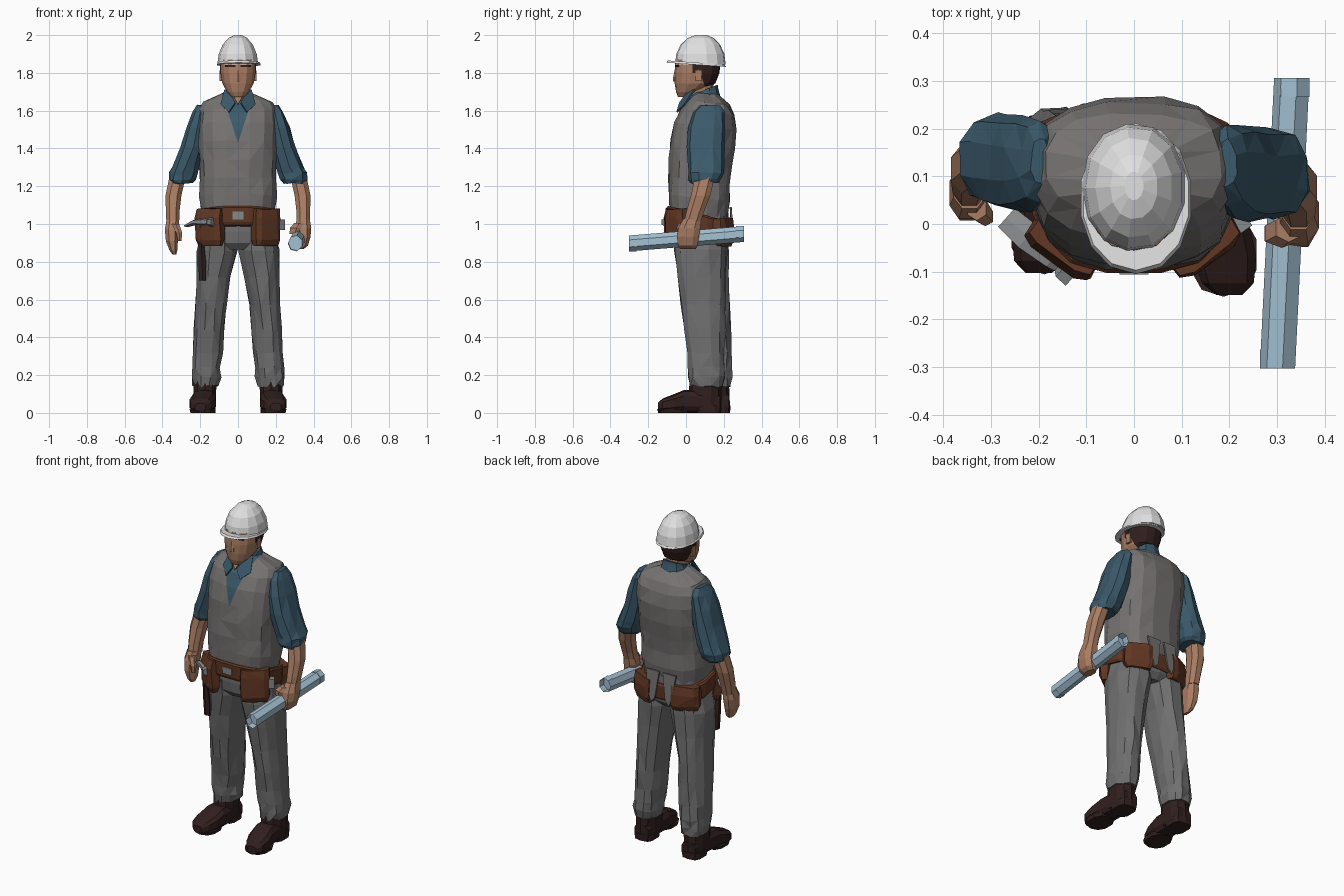
import bpy, bmesh, math, random
from mathutils import Vector, Matrix

random.seed(4)
if "Cube" in bpy.data.objects:
    bpy.data.objects.remove(bpy.data.objects["Cube"])


def material(name, r, g, b):
    m = bpy.data.materials.new(name)
    m.use_nodes = True
    m.diffuse_color = (r, g, b, 1)
    bsdf = m.node_tree.nodes["Principled BSDF"]
    bsdf.inputs["Base Color"].default_value = (r, g, b, 1)
    bsdf.inputs["Roughness"].default_value = 0.8
    return m


vest_grey = material("vest grey", .178, .168, .165)
trouser_grey = material("trouser grey", .16, .16, .16)
white = material("helmet white", .75, .75, .76)
skin = material("skin", .40, .205, .125)
blue = material("shirt blue", .043, .10, .145)
leather = material("belt leather", .12, .038, .017)
dark = material("dark brown", .030, .014, .013)
paper = material("paper blue", .37, .53, .65)
metal = material("tool metal", .24, .25, .26)


def finish(name, bm, *mats):
    bmesh.ops.recalc_face_normals(bm, faces=bm.faces)
    mesh = bpy.data.meshes.new(name)
    bm.to_mesh(mesh)
    bm.free()
    for m in mats:
        mesh.materials.append(m)
    obj = bpy.data.objects.new(name, mesh)
    bpy.context.scene.collection.objects.link(obj)
    return obj


def loft_mesh(rings, sides=10, power=.85, axis="z", mirror=1, shear=0, jitter=0, lean=(0, 0)):
    """Skin squared ellipses (x, y, z, half width, half depth) stacked along an axis.
    lean = (pivot height, backward slope below it)."""
    bm = bmesh.new()
    rows = []
    for x, y, z, a, b in rings:
        y += lean[1] * (lean[0] - z)
        row = []
        for i in range(sides):
            t = math.tau * (i + .5) / sides
            c, s = math.cos(t), math.sin(t)
            u = a * math.copysign(abs(c) ** power, c)
            v = b * math.copysign(abs(s) ** power, s)
            p = Vector((x + u, y + v, z + shear * v)) if axis == "z" else Vector((x + u, y, z + v))
            p += Vector([random.uniform(-jitter, jitter) for _ in range(3)])
            p.x *= mirror
            row.append(bm.verts.new(p))
        rows.append(row)
    for low, high in zip(rows, rows[1:]):
        for i in range(sides):
            j = (i + 1) % sides
            bm.faces.new((low[i], low[j], high[j], high[i]))
    bm.faces.new(rows[0])
    bm.faces.new(rows[-1])
    if jitter:
        bmesh.ops.triangulate(bm, faces=[f for f in bm.faces if len(f.verts) == 4])
    return bm


def loft(name, rings, mat, **options):
    return finish(name, loft_mesh(rings, **options), mat)


def box(name, centre, size, mat, angle=0):
    bm = bmesh.new()
    bmesh.ops.create_cube(bm, size=1)
    turn = Matrix.Rotation(angle, 4, "Z")
    bm.transform(Matrix.Translation(centre) @ turn @ Matrix.Diagonal((*size, 1)))
    return finish(name, bm, mat)


def plate(name, points, mat, thickness=.008):
    bm = bmesh.new()
    face = bm.faces.new([bm.verts.new(p) for p in points])
    face.normal_update()
    push = face.normal * thickness
    out = bmesh.ops.extrude_face_region(bm, geom=[face])["geom"]
    bmesh.ops.translate(bm, vec=push, verts=[v for v in out if isinstance(v, bmesh.types.BMVert)])
    return finish(name, bm, mat)


# Vest with the shirt showing in a cut V neck
bm = loft_mesh([(0, .065, 1.05, .195, .155), (0, .068, 1.14, .207, .165), (0, .07, 1.23, .203, .166),
                (0, .075, 1.32, .206, .168), (0, .088, 1.42, .211, .172), (0, .102, 1.52, .214, .164),
                (0, .114, 1.595, .212, .142), (0, .125, 1.642, .185, .108), (0, .11, 1.69, .075, .068)],
               sides=16, power=.76, shear=-.12, jitter=.004)
v_low, v_half, v_rise = 1.43, .075, .23
for side in (1, -1):
    bmesh.ops.bisect_plane(bm, geom=bm.verts[:] + bm.edges[:] + bm.faces[:], dist=1e-5,
                           plane_co=(0, 0, v_low), plane_no=(side * v_rise, 0, -v_half))
for f in bm.faces:
    c = f.calc_center_median()
    inside = abs(c.x) * v_rise < v_half * (c.z - v_low)
    f.material_index = int(inside and c.y < .08)
finish("vest", bm, vest_grey, blue)

# Neck, collar and its two flaps
loft("neck", [(0, .09, 1.6, .06, .07), (0, .075, 1.68, .058, .07), (0, .075, 1.76, .06, .07)], skin)
loft("collar", [(0, .1, 1.63, .09, .085), (0, .095, 1.69, .073, .075), (0, .1, 1.71, .068, .068)],
     blue, shear=.4)
plate("throat", [(-.036, .005, 1.695), (0, -.03, 1.63), (.036, .005, 1.695)], skin)
for side in (1, -1):
    plate("collar_flap", [(side * x, y, z) for x, y, z in
          ((.012, -.03, 1.64), (.045, -.045, 1.59), (.09, -.005, 1.63), (.068, .05, 1.71), (.046, .015, 1.70))],
          blue, .008 * side)

# Head, with hair on the back
bm = loft_mesh([(0, -.012, 1.672, .034, .03), (0, .012, 1.7, .06, .065), (0, .048, 1.745, .085, .108),
                (0, .058, 1.8, .095, .119), (0, .065, 1.87, .096, .12)], sides=14)
bmesh.ops.bisect_plane(bm, geom=bm.verts[:] + bm.edges[:] + bm.faces[:],
                       plane_co=(0, .075, 1.8), plane_no=(0, 1, .35))
for f in bm.faces:
    c = f.calc_center_median()
    f.material_index = int(c.z > 1.72 and c.y - .075 + .35 * (c.z - 1.8) > 0)
finish("head", bm, skin, dark)
loft("nose", [(0, -.05, 1.755, .016, .02), (0, -.05, 1.775, .014, .018), (0, -.045, 1.83, .009, .012)],
     skin, sides=6)
for side in (1, -1):
    box("ear", (side * .09, .065, 1.785), (.016, .032, .055), skin)
    box("brow", (side * .04, -.047, 1.836), (.055, .009, .01), dark, angle=side * .25)
    box("sideburn", (side * .092, .05, 1.825), (.009, .03, .05), dark)

# Safety helmet
loft("helmet_dome", [(0, .076, 1.845, .11, .135), (0, .076, 1.9, .102, .128), (0, .076, 1.95, .081, .105),
                     (0, .078, 1.985, .05, .068), (0, .08, 2, .02, .03)], white, sides=13, power=.95)
loft("helmet_brim", [(.004, .053, 1.843, .118, .158), (.004, .053, 1.855, .113, .15)], white,
     sides=14, power=.95, shear=-.07)

# Sleeves, forearms and hands, the right arm hanging further back
for side, slope in ((1, -.02), (-1, .05)):
    arm = dict(mirror=side, lean=(1.7, slope))
    loft("sleeve", [(.196, .128, 1.628, .018, .05), (.198, .123, 1.592, .042, .085), (.214, .115, 1.51, .06, .1),
                    (.238, .112, 1.41, .066, .1), (.272, .115, 1.31, .074, .097), (.288, .115, 1.27, .08, .095),
                    (.295, .108, 1.235, .073, .088), (.3, .105, 1.215, .06, .072)],
         blue, jitter=.004, **arm)
    loft("forearm", [(.32, .11, 1.25, .046, .055), (.342, .088, 1.15, .045, .055), (.346, .06, 1.06, .038, .05),
                     (.345, .045, 1.0, .036, .047)], skin, sides=8, **arm)

# The right hand hangs open, the left one grips the roll
right_arm = dict(mirror=-1, lean=(1.7, .05))
loft("right_hand", [(.345, .042, 1.02, .036, .046), (.35, .028, .97, .04, .058), (.35, .018, .91, .034, .054),
                    (.342, .012, .86, .022, .04), (.336, .005, .838, .01, .02)], skin, sides=8, **right_arm)
loft("right_thumb", [(.33, 0, 1.0, .022, .028), (.312, -.022, .955, .018, .02), (.308, -.025, .91, .01, .012)],
     skin, sides=6, **right_arm)
loft("left_hand", [(.345, .035, 1.03, .036, .05), (.345, .018, .98, .046, .062), (.35, .01, .93, .036, .062),
                   (.34, .01, .885, .032, .055), (.325, .01, .868, .025, .045)], skin, sides=8)
loft("left_thumb", [(.3, -.022, .948, .03, .022), (.31, -.02, .98, .04, .03), (.325, -.008, 1.005, .03, .03)],
     skin, sides=6)

# Rolled plans, hollow at both ends
bm = loft_mesh([(.303, -.303, .897, .039, .043), (.333, .306, .947, .039, .043)], sides=7, power=1, axis="y")
ends = [f for f in bm.faces if len(f.verts) == 7]
bmesh.ops.inset_individual(bm, faces=ends, thickness=.011)
for f in ends:
    bmesh.ops.translate(bm, verts=f.verts, vec=(0, -.04 if f.calc_center_median().y > 0 else .04, 0))
finish("plan_roll", bm, paper)

# Trousers and work boots, the left foot a little ahead of the right
loft("trouser_seat", [(0, .08, 1.06, .185, .145), (0, .08, .96, .198, .147), (0, .08, .9, .195, .14),
                      (0, .08, .865, .13, .11)], trouser_grey, sides=14, power=.8)
for side, slope in ((1, -.02), (-1, .028)):
    leg = dict(mirror=side, lean=(1, slope))
    loft("trouser_leg", [(.105, .078, .96, .09, .14), (.11, .082, .86, .108, .142), (.128, .09, .72, .094, .13),
                         (.144, .1, .57, .084, .12), (.153, .11, .44, .079, .112), (.162, .118, .32, .08, .103),
                         (.168, .122, .24, .075, .1), (.17, .124, .19, .079, .097), (.173, .125, .14, .068, .086)],
         trouser_grey, sides=12, jitter=.006, **leg)
    loft("boot_foot", [(.2, -.13, .03, .028, .022), (.197, -.105, .04, .056, .036), (.189, -.05, .05, .07, .047),
                       (.18, .01, .062, .066, .06), (.176, .12, .062, .06, .06), (.174, .2, .05, .046, .048)],
         dark, axis="y", power=.65, **leg)
    loft("boot_shaft", [(.176, .118, .02, .058, .088), (.176, .118, .1, .062, .087), (.174, .12, .165, .064, .084)],
         dark, **leg)
    loft("boot_sole", [(.188, -.045, 0, .066, .082), (.188, -.045, .02, .072, .088)], dark, **leg)
    loft("boot_heel", [(.176, .14, 0, .058, .066), (.176, .14, .04, .06, .068)], dark, power=.6, **leg)

# Tool belt, pouches and vest tails
loft("tool_belt", [(0, .067, .955, .207, .16), (0, .067, .97, .214, .168), (0, .067, 1.045, .216, .172),
                   (0, .067, 1.055, .208, .165)], leather, sides=16, power=.8, shear=-.25)
box("buckle", (0, -.1, 1.045), (.06, .012, .04), metal)
for side in (1, -1):
    for name, at, turn, wide, low, top in (("front_pouch", (.148, -.048), .62, .085, .885, 1.08),
                                           ("back_pouch", (.135, .198), -.45, .085, .885, 1.03)):
        bm = loft_mesh([(0, 0, low, wide * .85, .024), (0, 0, low + .03, wide, .036),
                        (0, 0, top - .05, wide, .04), (0, 0, top, wide * .95, .03)], sides=8, power=.5, jitter=.004)
        bm.transform(Matrix.Translation((at[0] * side, at[1], 0)) @ Matrix.Rotation(turn * side, 4, "Z"))
        finish(name, bm, leather)
    plate("vest_tail", [(side * x, y, z) for x, y, z in
          ((.012, .242, 1.09), (.1, .24, 1.09), (.085, .252, .99), (.062, .252, .9), (.035, .252, .93))],
          vest_grey, -.009 * side)
box("tape_measure", (.226, .003, .995), (.03, .035, .055), metal, angle=.6)

# Hammer hanging from the right of the belt
loft("hammer_handle", [(-.188, -.02, .7, .02, .02), (-.19, -.022, .8, .023, .022), (-.193, -.03, .87, .018, .018),
                       (-.19, -.05, 1.0, .014, .016)], dark, sides=6)
bm = loft_mesh([(0, -.1, -.01, .03, .006), (0, -.04, .01, .034, .015), (0, .03, .012, .024, .02),
                (0, .05, .01, .018, .015), (0, .06, .01, .027, .023), (0, .088, .01, .027, .023)],
               sides=6, axis="y")
bm.transform(Matrix.Translation((-.193, -.053, 1.0)) @ Matrix.Rotation(-2.3, 4, "Z"))
finish("hammer_head", bm, metal)
